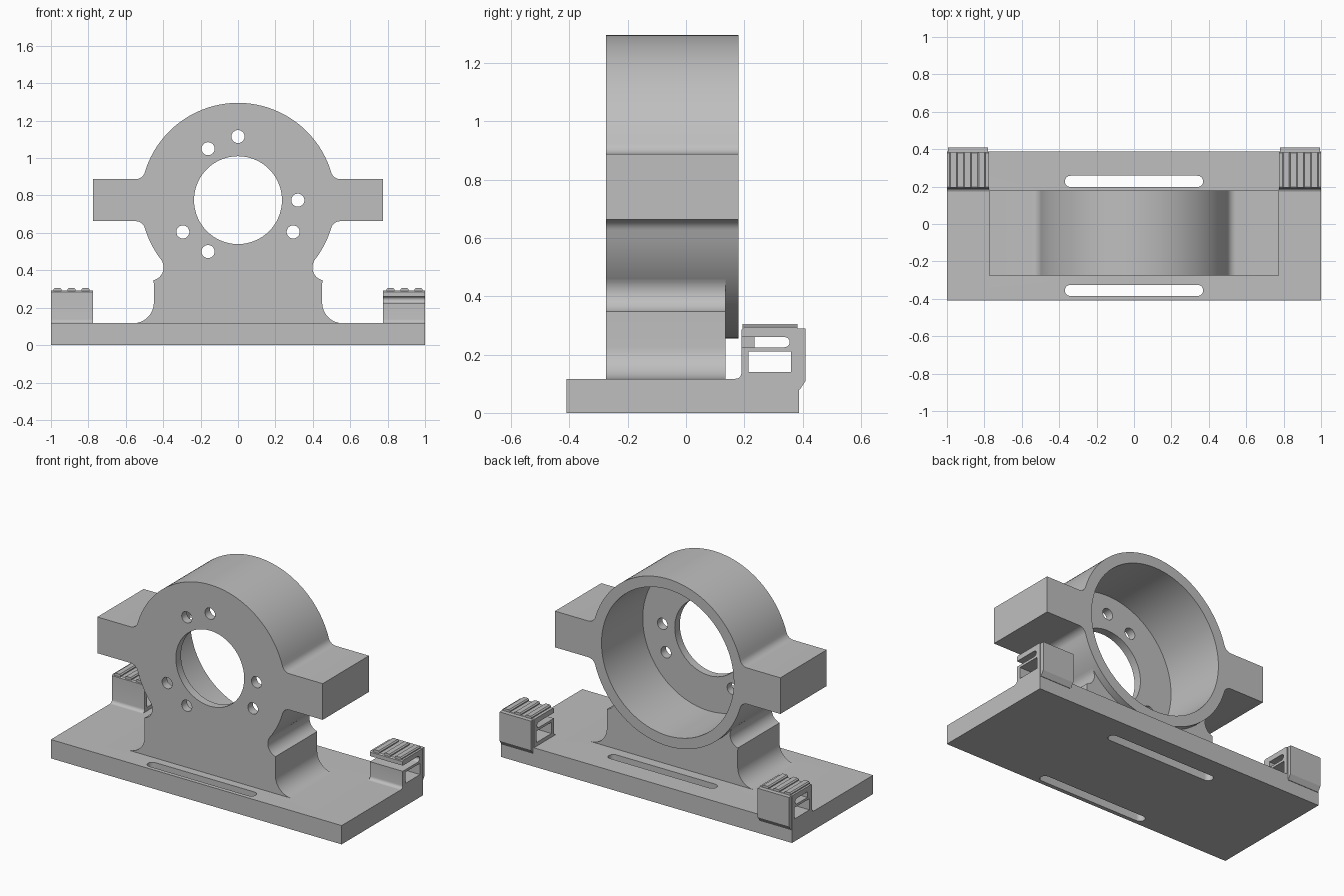
import bpy, bmesh
from math import sin, cos, pi, radians, atan2, degrees, sqrt

cube = bpy.data.objects.get("Cube")
if cube:
    bpy.data.objects.remove(cube, do_unlink=True)

grey = bpy.data.materials.new("plain grey")
grey.use_nodes = True
grey.diffuse_color = (0.52, 0.52, 0.52, 1)
grey.node_tree.nodes["Principled BSDF"].inputs["Base Color"].default_value = grey.diffuse_color


def arc(cx, cy, r, start, end, n):
    angles = [radians(start + (end - start) * i / n) for i in range(n + 1)]
    return [(cx + r * cos(a), cy + r * sin(a)) for a in angles]


def mirrored(half):
    """Close a right-hand half outline that starts and ends at x = 0."""
    return half + [(-x, z) for x, z in reversed(half) if x > 1e-5]


def prism(name, outline, axis, low, high):
    """Extrude a 2D outline along the given axis."""
    place = {"x": lambda p, d: (d, p[0], p[1]),
             "y": lambda p, d: (p[0], d, p[1]),
             "z": lambda p, d: (p[0], p[1], d)}[axis]
    bm = bmesh.new()
    rings = [[bm.verts.new(place(p, d)) for p in outline] for d in (low, high)]
    for ring in rings:
        bm.faces.new(ring)
    for i in range(len(outline)):
        j = (i + 1) % len(outline)
        bm.faces.new((rings[0][i], rings[0][j], rings[1][j], rings[1][i]))
    bmesh.ops.recalc_face_normals(bm, faces=bm.faces)
    mesh = bpy.data.meshes.new(name)
    bm.to_mesh(mesh)
    bm.free()
    mesh.materials.append(grey)
    ob = bpy.data.objects.new(name, mesh)
    bpy.context.collection.objects.link(ob)
    return ob


def rect(x0, x1, y0, y1):
    return [(x0, y0), (x1, y0), (x1, y1), (x0, y1)]


def circle(x, z, r, n):
    return arc(x, z, r, 0, 360, n)[:-1]


def select(ob):
    bpy.ops.object.select_all(action="DESELECT")
    ob.select_set(True)
    bpy.context.view_layer.objects.active = ob


def combine(target, tool, operation):
    mod = target.modifiers.new("combine", "BOOLEAN")
    mod.operation, mod.solver, mod.object = operation, "EXACT", tool
    select(target)
    bpy.ops.object.modifier_apply(modifier=mod.name)
    bpy.data.objects.remove(tool, do_unlink=True)


def smooth(ob):
    select(ob)
    bpy.ops.object.shade_smooth_by_angle(angle=radians(28))


FRONT, BACK, BASE_TOP = -0.275, 0.18, 0.117
CZ, R = 0.775, 0.52

# Ring housing with two side arms, blended by fillets
arm, fr = 0.1125, 0.05
fx = sqrt((R + fr) ** 2 - (arm + fr) ** 2)
t = degrees(atan2(arm + fr, fx))
half = arc(0, CZ, R, -90, -t, 30)
half += arc(fx, CZ - arm - fr, fr, 180 - t, 90, 8)[1:]
half += [(0.775, CZ - arm), (0.775, CZ + arm)]
half += arc(fx, CZ + arm + fr, fr, 270, 180 + t, 8)
half += arc(0, CZ, R, t, 90, 30)[1:]
half[0], half[-1] = (0, CZ - R), (0, CZ + R)
housing = prism("ring_housing", mirrored(half), "y", FRONT, BACK)

# Pedestal with flared foot and rounded neck
nr = 0.07
nz = 0.345 + nr
nx = sqrt((R + nr) ** 2 - (CZ - nz) ** 2)
half = [(0, 0.08), (0.56, 0.08)] + arc(0.56, BASE_TOP + 0.11, 0.11, 270, 180, 12)
half += arc(nx, nz, nr, 256, degrees(atan2(CZ - nz, -nx)), 12)
half += [(0.3, 0.6), (0, 0.6)]
pedestal = prism("pedestal", mirrored(half), "y", FRONT, 0.135)
combine(housing, pedestal, "UNION")

# Rear bore, shaft opening and bolt holes
combine(housing, prism("bore", circle(0, CZ, 0.455, 96), "y", FRONT + 0.05, 0.4), "DIFFERENCE")
combine(housing, prism("opening", circle(0, CZ, 0.235, 72), "y", -0.5, 0), "DIFFERENCE")
for x, z in [(0, 1.115), (-0.16, 1.05), (0.32, 0.775), (0.295, 0.605),
             (-0.295, 0.605), (-0.16, 0.5)]:
    combine(housing, prism("bolt_hole", circle(x, z, 0.035, 24), "y", -0.5, 0), "DIFFERENCE")

# Base plate with two long slots
base = prism("base_plate", rect(-1, 1, -0.41, 0.387), "z", 0, BASE_TOP)
for y in (-0.355, 0.228):
    slot = arc(0.34, y, 0.03, -90, 90, 12) + arc(-0.34, y, 0.03, 90, 270, 12)
    combine(base, prism("slot", slot, "z", -0.1, 0.3), "DIFFERENCE")
combine(base, housing, "UNION")
base.name = "mount_body"
smooth(base)

# Corner clips: windowed blocks with ribbed tops and a rear plate
for side, name in ((1, "left"), (-1, "right")):
    x0, x1 = sorted((side * 0.775, side * 1.0))
    outline = [(0.17, BASE_TOP)] + arc(0.17, BASE_TOP + 0.02, 0.02, 270, 360, 5)
    outline += [(0.19, 0.285), (0.197, 0.292), (0.38, 0.292), (0.387, 0.285), (0.387, BASE_TOP)]
    clip = prism(name + "_clip", outline, "x", x0, x1)
    combine(clip, prism("window", rect(0.215, 0.36, 0.14, 0.21), "x", x0 - 1, x1 + 1), "DIFFERENCE")
    # The slot is open to the front on one clip only
    slot_front = 0.15 if side > 0 else 0.235
    slot = [(slot_front, 0.225)] + arc(0.338, 0.2425, 0.0175, -90, 90, 8) + [(slot_front, 0.26)]
    combine(clip, prism("gap", slot, "x", x0 - 1, x1 + 1), "DIFFERENCE")
    smooth(clip)
    for i in range(3):
        c = side * (0.965 - 0.075 * i)
        rib = [(c - 0.022, 0.288), (c + 0.022, 0.288), (c + 0.022, 0.298),
               (c + 0.015, 0.305), (c - 0.015, 0.305), (c - 0.022, 0.298)]
        prism(f"{name}_clip_rib_{i + 1}", rib, "y", 0.194, 0.383)
    plate = [(0.383, 0.08), (0.39, 0.08), (0.41, 0.11), (0.41, 0.29), (0.383, 0.29)]
    prism(name + "_clip_rear_plate", plate, "x", x0 + 0.005, x1 - 0.005)
